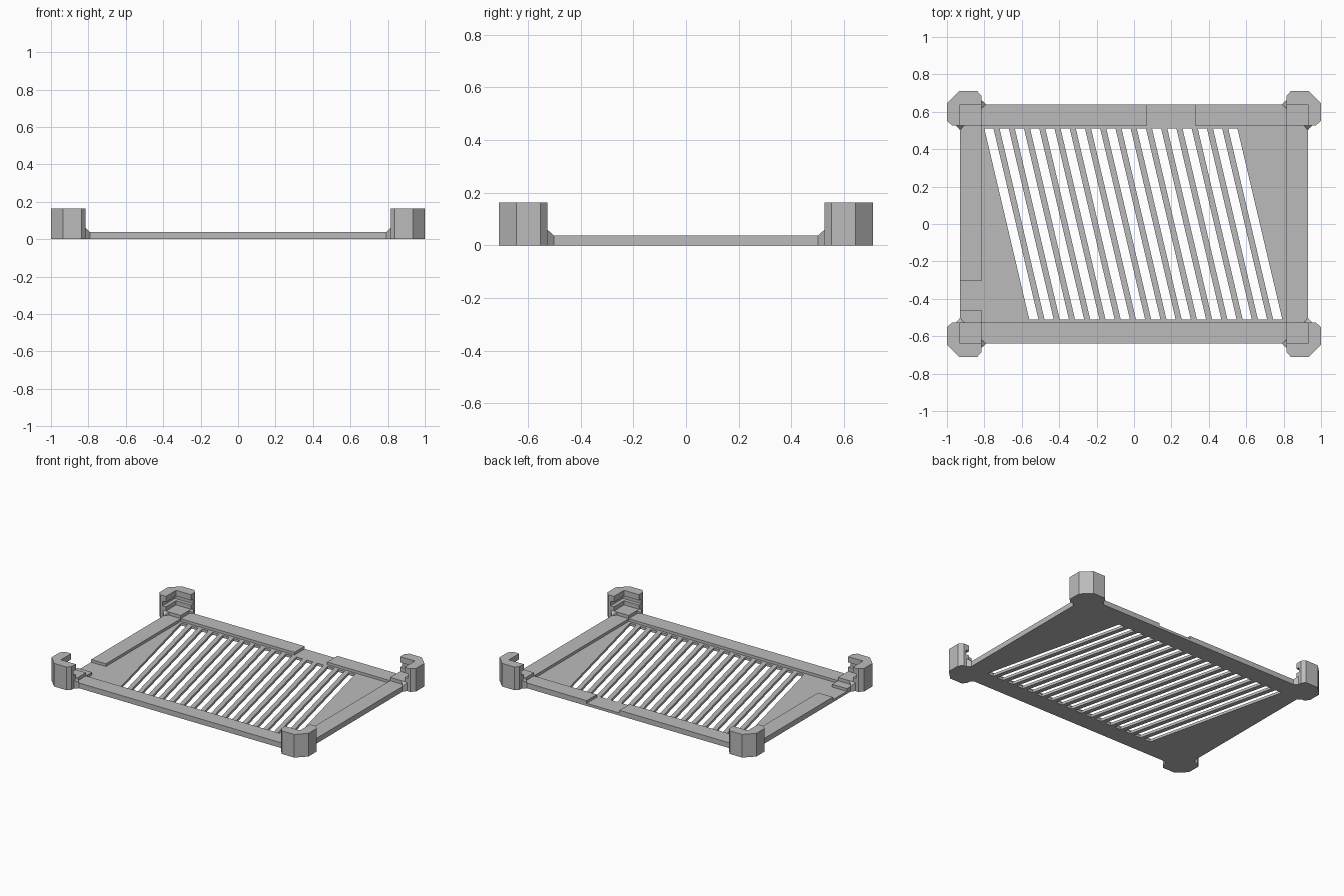
import bpy, bmesh

cube = bpy.data.objects.get("Cube")
if cube:
    bpy.data.objects.remove(cube, do_unlink=True)

grey = bpy.data.materials.new("plain grey")
grey.use_nodes = True
GREY = (0.5, 0.5, 0.5, 1)
grey.diffuse_color = GREY
grey.node_tree.nodes["Principled BSDF"].inputs["Base Color"].default_value = GREY

# Overall levels and the half sizes of the tray and its inner field
X, Y = 0.93, 0.64
XI, YI = 0.815, 0.527
FLOOR, RAIL, PAD, TOP = 0.018, 0.037, 0.06, 0.163


def loft(bm, rings):
    """Skin a stack of closed rings and cap both ends."""
    rows = [[bm.verts.new(p) for p in ring] for ring in rings]
    n = len(rows[0])
    for a, b in zip(rows, rows[1:]):
        for i in range(n):
            j = (i + 1) % n
            bm.faces.new((a[i], a[j], b[j], b[i]))
    bm.faces.new(rows[0][::-1])
    bm.faces.new(rows[-1])


def prism(bm, outline, z0, z1):
    loft(bm, [[(x, y, z) for x, y in outline] for z in (z0, z1)])


def box(bm, x0, x1, y0, y1, z0, z1):
    prism(bm, [(x0, y0), (x1, y0), (x1, y1), (x0, y1)], z0, z1)


def finish(name, bm):
    bmesh.ops.dissolve_limit(bm, angle_limit=0.01, verts=bm.verts, edges=bm.edges)
    bmesh.ops.recalc_face_normals(bm, faces=bm.faces)
    mesh = bpy.data.meshes.new(name)
    bm.to_mesh(mesh)
    bm.free()
    mesh.materials.append(grey)
    obj = bpy.data.objects.new(name, mesh)
    bpy.context.collection.objects.link(obj)
    return obj


# Floor plate with slanted vent slots cut through it
bm = bmesh.new()
box(bm, -X, X, -Y, Y, 0, FLOOR)
plate = finish("floor_plate", bm)

bm = bmesh.new()
SLOTS, PITCH, WIDTH, SLANT, HALF = 17, 0.0815, 0.049, 0.24, 0.51
for i in range(SLOTS):
    x = -0.8 + i * PITCH
    prism(bm, [(x + SLANT, -HALF), (x + SLANT + WIDTH, -HALF),
               (x + WIDTH, HALF), (x, HALF)], -0.1, 0.1)
cutter = finish("slot_cutter", bm)
cutter.hide_render = True
cut = plate.modifiers.new("slots", "BOOLEAN")
cut.operation, cut.solver, cut.object = "DIFFERENCE", "EXACT", cutter
bpy.context.view_layer.objects.active = plate
bpy.ops.object.modifier_apply(modifier=cut.name)
bpy.data.objects.remove(cutter, do_unlink=True)

# Raised edge rails, with a gap in the back one and in the right one
rails = {
    "front_rail": [(-XI, XI, -Y, -YI)],
    "back_rail": [(-XI, 0.07, YI, Y), (0.325, XI, YI, Y)],
    "left_rail": [(XI, X, -YI, YI)],
    "right_rail": [(-X, -XI, -0.305, YI), (-X, -XI, -YI, -0.46)],
}
for name, parts in rails.items():
    bm = bmesh.new()
    for part in parts:
        box(bm, *part, FLOOR, RAIL)
    finish(name, bm)


# Corner clips: an angled outer wall with a snap groove round the inside
def clip_ring(z, groove=0.0):
    gx, gy = X + groove, Y + groove
    return [(x, y, z) for x, y in (
        (XI, 0.685), (0.838, 0.71), (0.935, 0.71), (1, 0.645), (1, 0.553),
        (0.973, YI), (gx, YI), (gx, gy), (XI, gy))]


def mirrored(points, sx, sy):
    return [(x * sx, y * sy, z) for x, y, z in points]


LOW, HIGH, DEEP = 0.09, 0.122, 0.025
levels = [(0, 0), (LOW, 0), (LOW, DEEP), (HIGH, DEEP), (HIGH, 0), (TOP, 0)]

# Small sloped gussets at the two ends of each clip wall
TIP, SIDE = 0.025, 0.022


def gusset_rings(along_x):
    rings = []
    for z_wall, z_tip in ((0, 0), (PAD, RAIL)):
        if along_x:
            rings.append([(XI, Y + SIDE, z_wall), (XI, Y - SIDE, z_wall),
                          (XI - TIP, Y, z_tip)])
        else:
            rings.append([(X + SIDE, YI, z_wall), (X - SIDE, YI, z_wall),
                          (X, YI - TIP, z_tip)])
    return rings


for sy, end in ((-1, "front"), (1, "back")):
    for sx, side in ((-1, "right"), (1, "left")):
        bm = bmesh.new()
        loft(bm, [mirrored(clip_ring(z, g), sx, sy) for z, g in levels])
        finish(f"{end}_{side}_clip", bm)

        bm = bmesh.new()
        xs, ys = sorted((sx * XI, sx * X)), sorted((sy * YI, sy * Y))
        box(bm, *xs, *ys, FLOOR, PAD)
        finish(f"{end}_{side}_pad", bm)

        bm = bmesh.new()
        for along_x in (True, False):
            loft(bm, [mirrored(r, sx, sy) for r in gusset_rings(along_x)])
        finish(f"{end}_{side}_gussets", bm)
